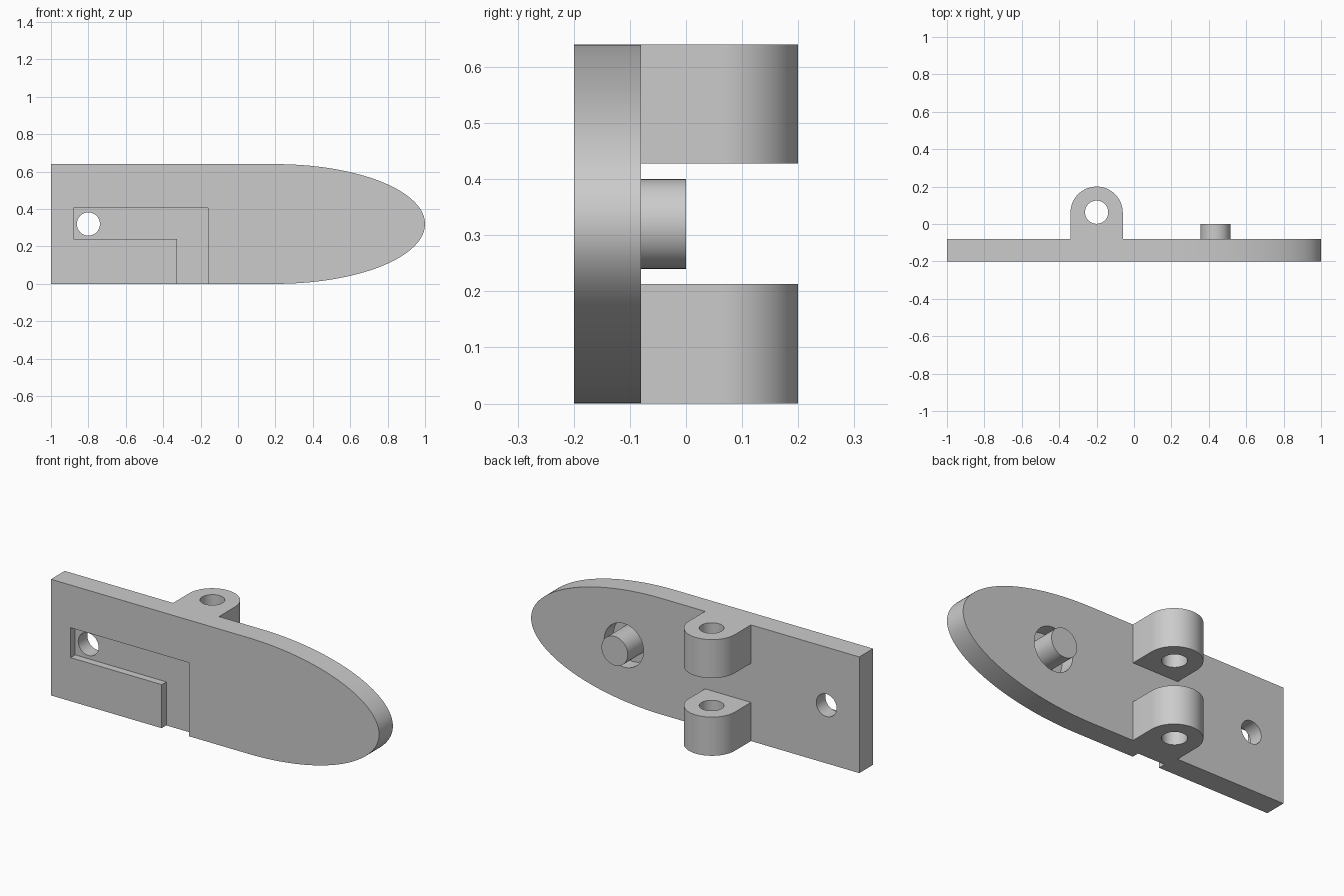
import bpy
import bmesh
from math import cos, sin, pi, radians

cube = bpy.data.objects.get("Cube")
if cube:
    bpy.data.objects.remove(cube, do_unlink=True)

grey = bpy.data.materials.new("plain grey")
grey.use_nodes = True
colour = (0.6, 0.6, 0.6, 1)
grey.diffuse_color = colour
grey.node_tree.nodes["Principled BSDF"].inputs["Base Color"].default_value = colour


def arc(cx, cy, rx, ry, start, end, steps):
    """Points along an elliptical arc."""
    angles = [start + (end - start) * i / steps for i in range(steps + 1)]
    return [(cx + rx * cos(a), cy + ry * sin(a)) for a in angles]


def circle(cx, cy, r, steps=48):
    return arc(cx, cy, r, r, 0, 2 * pi, steps)[:-1]


def prism(name, outline, axis, low, high):
    """Extrude an outline along y or z between two levels."""
    def place(p, level):
        return (p[0], level, p[1]) if axis == "y" else (p[0], p[1], level)

    bm = bmesh.new()
    face = bm.faces.new([bm.verts.new(place(p, low)) for p in outline])
    extruded = bmesh.ops.extrude_face_region(bm, geom=[face])["geom"]
    for v in extruded:
        if isinstance(v, bmesh.types.BMVert):
            v.co["xyz".index(axis)] = high
    bmesh.ops.recalc_face_normals(bm, faces=bm.faces)
    mesh = bpy.data.meshes.new(name)
    bm.to_mesh(mesh)
    bm.free()
    mesh.materials.append(grey)
    obj = bpy.data.objects.new(name, mesh)
    bpy.context.collection.objects.link(obj)
    return obj


def activate(obj):
    bpy.ops.object.select_all(action="DESELECT")
    obj.select_set(True)
    bpy.context.view_layer.objects.active = obj


def cut(obj, cutter):
    cutter.hide_render = True
    mod = obj.modifiers.new("cut", "BOOLEAN")
    mod.operation = "DIFFERENCE"
    mod.solver = "EXACT"
    mod.object = cutter
    activate(obj)
    bpy.ops.object.modifier_apply(modifier=mod.name)
    bpy.data.objects.remove(cutter, do_unlink=True)


def smooth(obj):
    activate(obj)
    bpy.ops.object.shade_smooth_by_angle(angle=radians(30))


FRONT, BACK, HEIGHT = -0.2, -0.08, 0.64
MID = HEIGHT / 2
PEG_X = 0.435

# Plate with a half-ellipse nose
nose = arc(0.2, MID, 0.8, MID, -pi / 2, pi / 2, 96)
plate = prism("plate", [(-1, 0)] + nose + [(-1, HEIGHT)], "y", FRONT, BACK)

# L-shaped channel in the front, open at the bottom edge
channel = [(-0.88, 0.24), (-0.325, 0.24), (-0.325, -0.1),
           (-0.16, -0.1), (-0.16, 0.405), (-0.88, 0.405)]
cut(plate, prism("channel_cutter", channel, "y", FRONT - 0.1, FRONT + 0.04))

# Through hole and round recess around the peg
cut(plate, prism("hole_cutter", circle(-0.8, MID, 0.062), "y", -0.4, 0.2))
cut(plate, prism("recess_cutter", circle(PEG_X, MID, 0.12), "y", BACK - 0.08, 0.2))
smooth(plate)

# Peg standing on the recess floor
smooth(prism("peg", circle(PEG_X, MID, 0.08), "y", BACK - 0.08, 0))

# Pair of hinge ears with pin holes
ear = [(-0.34, BACK)] + [(-0.06, BACK)] + arc(-0.2, 0.06, 0.14, 0.14, 0, pi, 32)
for name, low, high in (("lower_ear", 0, 0.213), ("upper_ear", 0.428, HEIGHT)):
    lug = prism(name, ear, "z", low, high)
    cut(lug, prism("pin_cutter", circle(-0.2, 0.063, 0.062), "z", -0.2, 0.9))
    smooth(lug)
